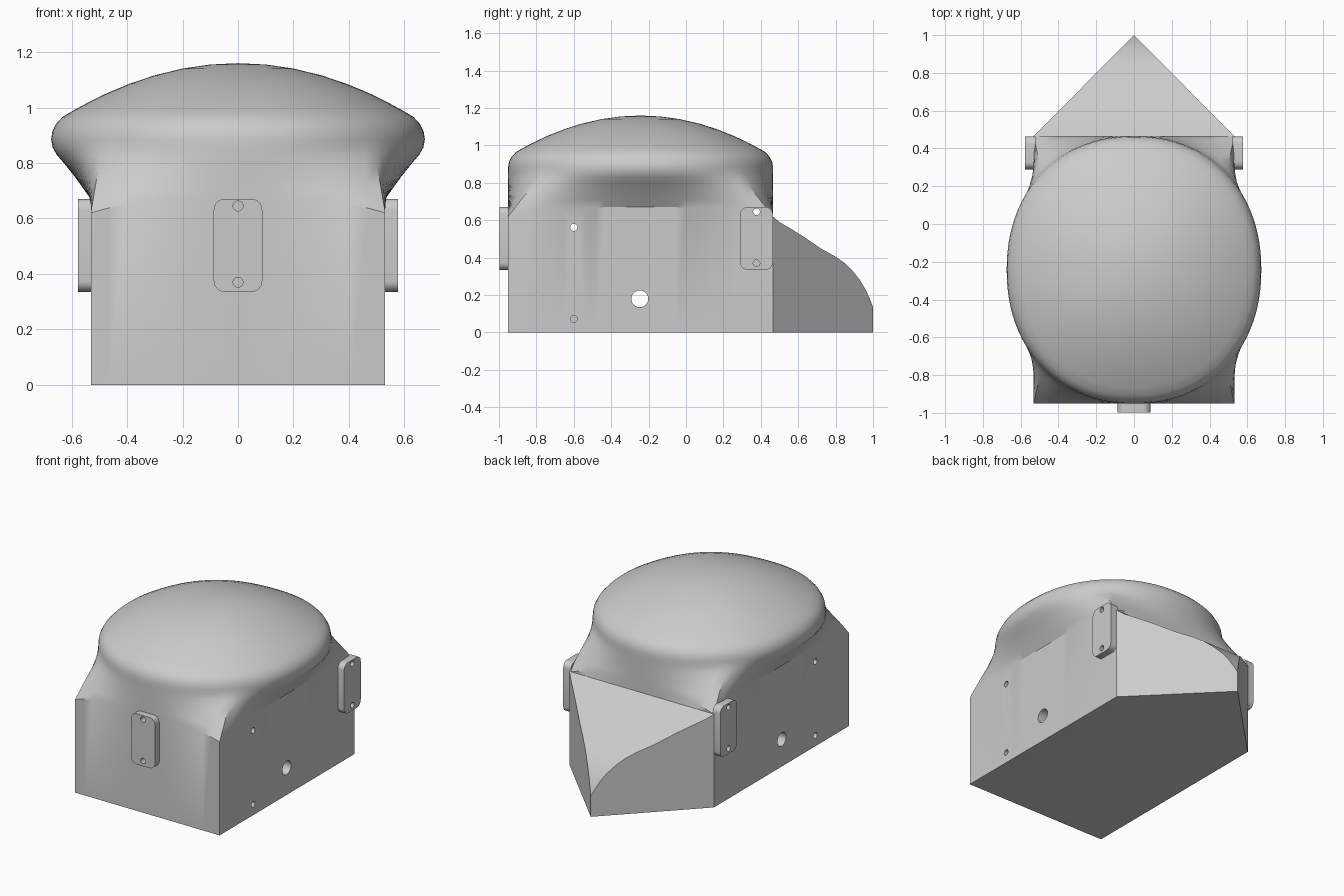
import bpy, bmesh, math
from mathutils import Matrix, Vector

if "Cube" in bpy.data.objects:
    bpy.data.objects.remove(bpy.data.objects["Cube"])

grey = bpy.data.materials.new("plain_grey")
grey.use_nodes = True
grey.diffuse_color = (0.6, 0.6, 0.6, 1)
grey.node_tree.nodes["Principled BSDF"].inputs["Base Color"].default_value = (0.6, 0.6, 0.6, 1)

HX, HY, CY = 0.531, 0.708, -0.243      # half width, half length, centre of the box
RIM_X = 0.674                          # half width of the dome rim
SEG = 96


def finish(name, bm):
    bmesh.ops.recalc_face_normals(bm, faces=bm.faces)
    mesh = bpy.data.meshes.new(name)
    bm.to_mesh(mesh)
    bm.free()
    mesh.materials.append(grey)
    obj = bpy.data.objects.new(name, mesh)
    bpy.context.collection.objects.link(obj)
    return obj


def activate(obj):
    bpy.ops.object.select_all(action='DESELECT')
    obj.select_set(True)
    bpy.context.view_layer.objects.active = obj


def ring(bm, blend, scale, z, sag):
    """Ring between a rectangle (blend 0) and a rounded oval (blend 1)."""
    verts = []
    for i in range(SEG):
        a = 2 * math.pi * i / SEG
        c, s = math.cos(a), math.sin(a)
        square = 1 / max(abs(c), abs(s))
        oval = (abs(c) ** 2.15 + abs(s) ** 2.15) ** (-1 / 2.15)
        corner = (square - 1) / (math.sqrt(2) - 1)
        x = c * (HX * square * (1 - blend) + RIM_X * oval * blend)
        y = s * HY * (square * (1 - blend) + oval * blend)
        verts.append(bm.verts.new((x * scale, CY + y * scale, z - sag * corner ** 2)))
    return verts


# Box body flowing up into the oval dome
bm = bmesh.new()
rings = [ring(bm, 0, 1, 0, 0)]
for blend, z in ((0, 0.67), (0.2, 0.71), (0.4, 0.75), (0.68, 0.8),
                 (0.86, 0.83), (0.96, 0.855), (1, 0.885)):
    rings.append(ring(bm, blend, 1, z, 0.05 * (1 - blend)))
rings.append(ring(bm, 1, 0.993, 0.915, 0))
rings.append(ring(bm, 1, 0.972, 0.942, 0))
for r in (0.94, 0.88, 0.8, 0.7, 0.58, 0.45, 0.3, 0.15):
    rings.append(ring(bm, 1, r, 1.16 - 0.22 * r * r, 0))
for low, high in zip(rings, rings[1:]):
    for i in range(SEG):
        j = (i + 1) % SEG
        bm.faces.new((low[i], low[j], high[j], high[i]))
bm.faces.new(rings[0])
peak = bm.verts.new((0, CY, 1.16))
for i in range(SEG):
    bm.faces.new((rings[-1][i], rings[-1][(i + 1) % SEG], peak))
body = finish("domed_body", bm)

# Pointed rear wedge with a curved top
bm = bmesh.new()
start, length = CY + HY, 1 - CY - HY
profile = ((0.465, 0.62), (0.5, 0.59), (0.56, 0.555), (0.64, 0.505), (0.72, 0.45),
           (0.8, 0.405), (0.85, 0.37), (0.89, 0.33), (0.93, 0.28), (0.96, 0.23),
           (0.985, 0.175), (1.0, 0.135))
tops = []
for y, z in profile:
    half = HX * (1 - (y - start) / length)
    if half < 0.001:
        tip = bm.verts.new((0, y, z))
        tops.append((tip, tip))
    else:
        tops.append((bm.verts.new((-half, y, z)), bm.verts.new((half, y, z))))
base = [bm.verts.new(p) for p in ((-HX, start, 0), (HX, start, 0), (0, 1, 0))]
for a, b in zip(tops, tops[1:]):
    bm.faces.new((a[0], a[1], b[1], b[0]) if b[0] != b[1] else (a[0], a[1], b[0]))
for side in (0, 1):
    bm.faces.new([t[side] for t in tops] + [base[2], base[side]])
bm.faces.new(base)
bm.faces.new((tops[0][0], tops[0][1], base[1], base[0]))
wedge = finish("rear_wedge", bm)


def pad(name, place, turn):
    """Upright plate with rounded corners, facing -y before turning."""
    bm = bmesh.new()
    w, h, r = 0.0875, 0.168, 0.04
    outline = []
    for k, (sx, sz) in enumerate(((1, 1), (-1, 1), (-1, -1), (1, -1))):
        for step in range(7):
            a = math.pi / 2 * (k + step / 6)
            outline.append(bm.verts.new((sx * (w - r) + r * math.cos(a), 0.01,
                                         sz * (h - r) + r * math.sin(a))))
    face = bm.faces.new(outline)
    out = bmesh.ops.extrude_face_region(bm, geom=[face])
    moved = [v for v in out["geom"] if isinstance(v, bmesh.types.BMVert)]
    bmesh.ops.translate(bm, verts=moved, vec=(0, -0.056, 0))
    bm.transform(Matrix.Translation(place) @ Matrix.Rotation(turn, 4, 'Z'))
    return finish(name, bm)


PAD_Y, PAD_Z = 0.377, 0.503
pads = [pad("front_pad", (0, CY - HY, PAD_Z), 0),
        pad("left_pad", (HX, PAD_Y, PAD_Z), math.pi / 2),
        pad("right_pad", (-HX, PAD_Y, PAD_Z), -math.pi / 2)]

# Bolt and pin holes
bm = bmesh.new()


def drill(centre, radius, depth, axis):
    m = Matrix.Translation(centre) @ Matrix.Rotation(math.pi / 2, 4, axis)
    bmesh.ops.create_cone(bm, cap_ends=True, segments=24, radius1=radius,
                          radius2=radius, depth=depth, matrix=m)


for y, z, r in ((-0.6, 0.562, 0.019), (-0.247, 0.18, 0.045), (PAD_Y, 0.645, 0.018)):
    drill((0, y, z), r, 1.4, 'Y')
for x in (-HX, HX):
    drill((x, -0.6, 0.072), 0.019, 0.12, 'Y')
    drill((x, PAD_Y, 0.37), 0.018, 0.14, 'Y')
for z in (0.37, 0.645):
    drill((0, CY - HY, z), 0.018, 0.14, 'X')
drills = finish("hole_cutter", bm)
drills.hide_render = True

for obj in [body] + pads:
    activate(obj)
    cut = obj.modifiers.new("holes", 'BOOLEAN')
    cut.operation = 'DIFFERENCE'
    cut.solver = 'EXACT'
    cut.object = drills
    bpy.ops.object.modifier_apply(modifier=cut.name)
bpy.data.objects.remove(drills)

for obj in [body, wedge] + pads:
    activate(obj)
    bpy.ops.object.shade_smooth_by_angle(angle=math.radians(30))
